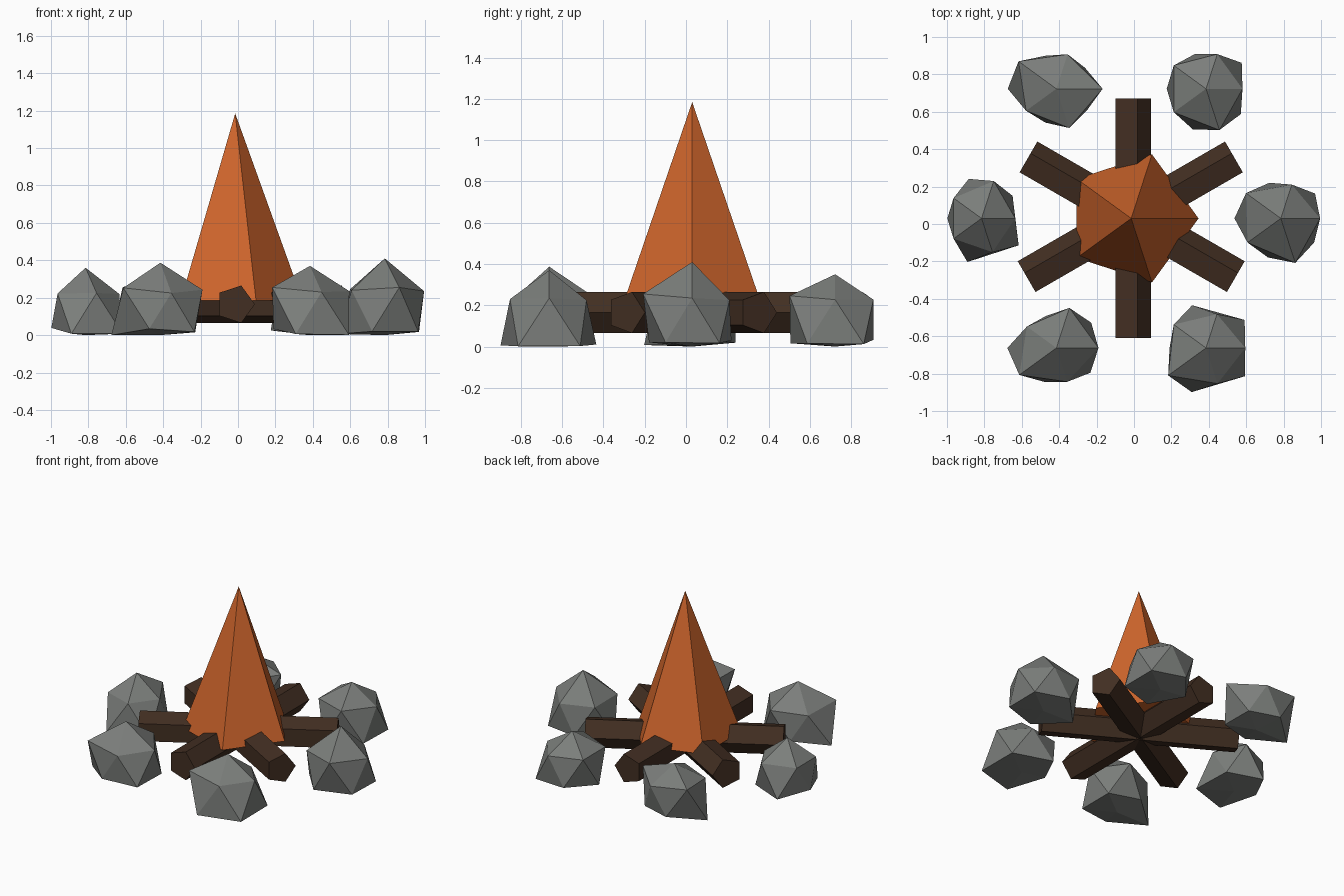
import bpy, bmesh
from math import radians, degrees, atan2, cos, sin, pi
from mathutils import Matrix

if "Cube" in bpy.data.objects:
    bpy.data.objects.remove(bpy.data.objects["Cube"])

CX, CY = -0.015, 0.03  # centre of the fire


def material(name, rgb):
    m = bpy.data.materials.new(name)
    m.diffuse_color = (*rgb, 1)
    m.use_nodes = True
    m.node_tree.nodes["Principled BSDF"].inputs["Base Color"].default_value = m.diffuse_color
    return m


def add_object(name, bm, mat):
    bmesh.ops.recalc_face_normals(bm, faces=bm.faces)
    me = bpy.data.meshes.new(name)
    bm.to_mesh(me)
    bm.free()
    me.materials.append(mat)
    ob = bpy.data.objects.new(name, me)
    bpy.context.collection.objects.link(ob)
    return ob


def prism(name, sides, r1, r2, depth, matrix, mat):
    # five-sided cone or bar with its first corner on local +x
    bm = bmesh.new()
    ring = [(cos(2 * pi * i / sides), sin(2 * pi * i / sides)) for i in range(sides)]
    low = [bm.verts.new((r1 * x, r1 * y, -depth / 2)) for x, y in ring]
    bm.faces.new(low[::-1])
    if r2:
        high = [bm.verts.new((r2 * x, r2 * y, depth / 2)) for x, y in ring]
        bm.faces.new(high)
    else:
        tip = bm.verts.new((0, 0, depth / 2))
    for i in range(sides):
        j = (i + 1) % sides
        bm.faces.new((low[i], low[j], high[j], high[i]) if r2 else (low[i], low[j], tip))
    bm.transform(matrix)
    return add_object(name, bm, mat)


stone = material("stone", (0.2, 0.21, 0.2))
wood = material("wood", (0.055, 0.028, 0.016))
fire = material("fire", (0.62, 0.13, 0.025))

# flame
prism("flame", 5, 0.36, 0, 1.0, Matrix.Translation((CX, CY, 0.685)), fire)

# three crossed logs
for i in range(3):
    m = (Matrix.Translation((CX, CY, 0.165)) @ Matrix.Rotation(radians(60 * i), 4, 'Z')
         @ Matrix.Rotation(radians(90), 4, 'X'))
    prism(f"log_{i + 1}", 5, 0.105, 0.105, 1.28, m, wood)

# ring of stones: top height, then the uneven radius at every 36 degrees
STONES = [
    (0.41, (.21, .226, .19, .20, .23, .248, .22, .22, .25, .22)),
    (0.35, (.195, .236, .195, .195, .213, .21, .213, .228, .232, .23)),
    (0.335, (.247, .19, .194, .186, .25, .26, .20, .19, .22, .20)),
    (0.36, (.18, .205, .21, .222, .185, .183, .185, .245, .19, .245)),
    (0.387, (.225, .23, .225, .18, .195, .262, .245, .192, .19, .225)),
    (0.37, (.21, .255, .19, .24, .213, .195, .25, .248, .20, .257)),
]
MID = 0.13
for i, (top, radii) in enumerate(STONES):
    a = radians(60 * i)
    bm = bmesh.new()
    bmesh.ops.create_icosphere(bm, subdivisions=1, radius=1)
    for v in bm.verts:
        if abs(v.co.z) > 0.9:
            v.co = (0, 0, top if v.co.z > 0 else 0)
            continue
        k = round(degrees(atan2(v.co.y, v.co.x)) / 36) % 10
        z = MID + radii[k] * (0.5 if v.co.z > 0 else -0.5)
        b = radians(36 * k)
        v.co = (radii[k] * cos(b), radii[k] * sin(b), max(z, 0))
    bm.transform(Matrix.Translation((CX + 0.8 * cos(a), CY + 0.8 * sin(a), 0)))
    add_object(f"stone_{i + 1}", bm, stone)
